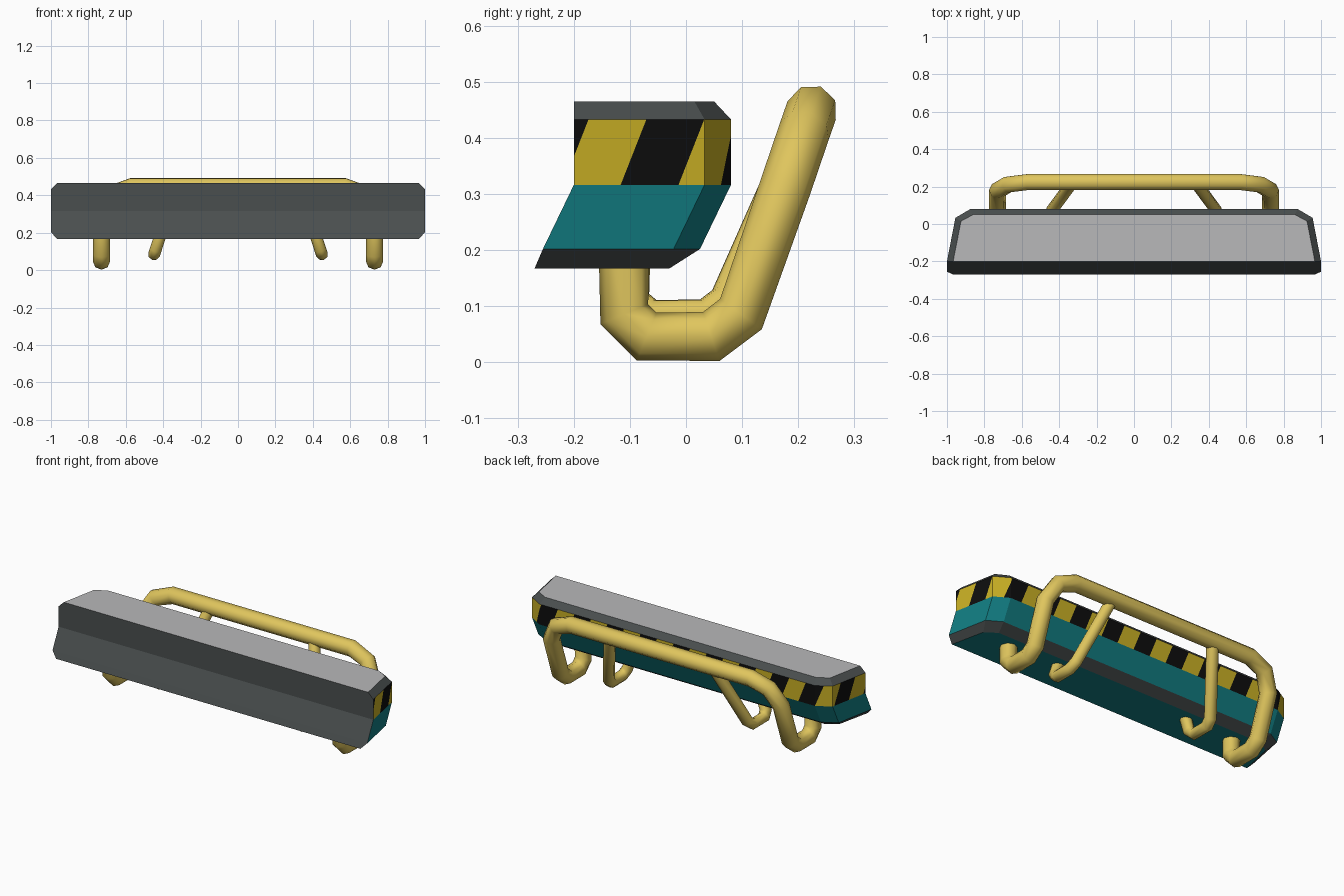
import bpy, bmesh, math
from mathutils import Vector

if "Cube" in bpy.data.objects:
    bpy.data.objects.remove(bpy.data.objects["Cube"])


def material(name, rgb):
    m = bpy.data.materials.new(name)
    m.diffuse_color = (*rgb, 1)
    m.use_nodes = True
    m.node_tree.nodes["Principled BSDF"].inputs["Base Color"].default_value = m.diffuse_color
    return m


DARK = material("dark grey", (0.068, 0.078, 0.078))
LIGHT = material("light grey", (0.48, 0.48, 0.49))
TEAL = material("teal", (0.006, 0.21, 0.23))
STRIPE = material("stripe yellow", (0.58, 0.43, 0.018))
BLACK = material("stripe black", (0.004, 0.004, 0.004))
TUBE = material("tube yellow", (0.74, 0.56, 0.11))


# ---- Body: stacked outlines, wide front and chamfered rear corners ----
def ring(z, front, corner, back):
    half = [(1.0, front), (0.955, corner), (0.875, back)]
    if z < 0.18 or z > 0.45:      # bevelled top and bottom outlines
        half = [(0.967, front), (0.925, corner), (0.86, back)]
    pts = half + [(-x, y) for x, y in reversed(half)]
    return [Vector((x, y, z)) for x, y in pts]


rings = [ring(0.167, -0.27, -0.075, -0.03),
         ring(0.202, -0.255, -0.022, 0.025),
         ring(0.316, -0.20, 0.033, 0.08),
         ring(0.433, -0.20, 0.033, 0.08),
         ring(0.465, -0.20, 0.015, 0.05)]
BAND_Z, LEAN, PERIOD, START = 0.316, 0.40, 0.21, -0.02

bm = bmesh.new()
levels = [[bm.verts.new(p) for p in r] for r in rings]
bm.faces.new(levels[0][::-1]).material_index = 2
bm.faces.new(levels[-1]).material_index = 1
band = []
for lv, mat in enumerate((0, 2, 3, 0)):
    lo, hi = levels[lv], levels[lv + 1]
    for i in range(6):
        j = (i + 1) % 6
        f = bm.faces.new((lo[i], lo[j], hi[j], hi[i]))
        f.material_index = 0 if i == 5 else mat     # last side is the front
        if lv == 2 and i < 5:
            band.append((f, lo[i].co.copy(), lo[j].co.copy()))

# Hazard stripes: slanted cuts running continuously round the sides and rear
s = 0.0
for f, a, b in band:
    along = (b - a).normalized()
    length = (b - a).length
    normal = along.cross(Vector((0, 0, 1)))
    slant = Vector((0, 0, 1)) + along * LEAN
    pieces = [f]
    k0 = math.floor((s - 0.06 - START) / (PERIOD / 2))
    k1 = math.ceil((s + length - START) / (PERIOD / 2))
    for k in range(k0, k1 + 1):
        co = a + along * (START + k * PERIOD / 2 - s)
        geom = set(pieces)
        for p in pieces:
            geom.update(p.verts)
            geom.update(p.edges)
        res = bmesh.ops.bisect_plane(bm, geom=list(geom), dist=1e-5,
                                     plane_co=co, plane_no=normal.cross(slant))
        pieces = [g for g in res["geom"] if isinstance(g, bmesh.types.BMFace)]
    for p in pieces:
        c = p.calc_center_median()
        t = s + (c - a).dot(along) - LEAN * (c.z - BAND_Z) - START
        p.material_index = 3 if math.floor(t / (PERIOD / 2)) % 2 == 0 else 4
    s += length

bmesh.ops.recalc_face_normals(bm, faces=bm.faces[:])
mesh = bpy.data.meshes.new("bumper_body")
bm.to_mesh(mesh)
bm.free()
for m in (DARK, LIGHT, TEAL, STRIPE, BLACK):
    mesh.materials.append(m)
body = bpy.data.objects.new("bumper_body", mesh)
bpy.context.collection.objects.link(body)


# ---- Bent tubes: eight-sided, smooth shaded ----
def tube(name, pts, radius):
    cu = bpy.data.curves.new(name, 'CURVE')
    cu.dimensions = '3D'
    cu.bevel_depth = radius
    cu.bevel_resolution = 2
    cu.use_fill_caps = True
    sp = cu.splines.new('POLY')
    sp.points.add(len(pts) - 1)
    for p, co in zip(sp.points, pts):
        p.co = (*co, 1)
    cu.materials.append(TUBE)
    ob = bpy.data.objects.new(name, cu)
    bpy.context.collection.objects.link(ob)
    bpy.ops.object.select_all(action='DESELECT')
    ob.select_set(True)
    bpy.context.view_layer.objects.active = ob
    bpy.ops.object.convert(target='MESH')
    bpy.ops.object.shade_smooth_by_angle(angle=math.radians(60))
    return ob


# Main guard rail: hooks under the body and loops over behind it
half = [(0.73, -0.11, 0.22), (0.73, -0.11, 0.086), (0.73, -0.07, 0.046),
        (0.73, 0.045, 0.046), (0.73, 0.098, 0.086), (0.73, 0.178, 0.315),
        (0.675, 0.211, 0.412), (0.57, 0.224, 0.449)]
tube("guard_rail", half + [(-x, y, z) for x, y, z in reversed(half)], 0.046)

# Inner support hooks, leaning inward up to the rail
hook = [(-0.095, 0.21), (-0.095, 0.11), (-0.065, 0.083),
        (0.035, 0.083), (0.072, 0.11), (0.215, 0.43)]
for side, label in ((1, "right"), (-1, "left")):
    tube("support_hook_" + label,
         [(side * (0.45 - 0.33 * (z - 0.08)), y, z) for y, z in hook], 0.032)
